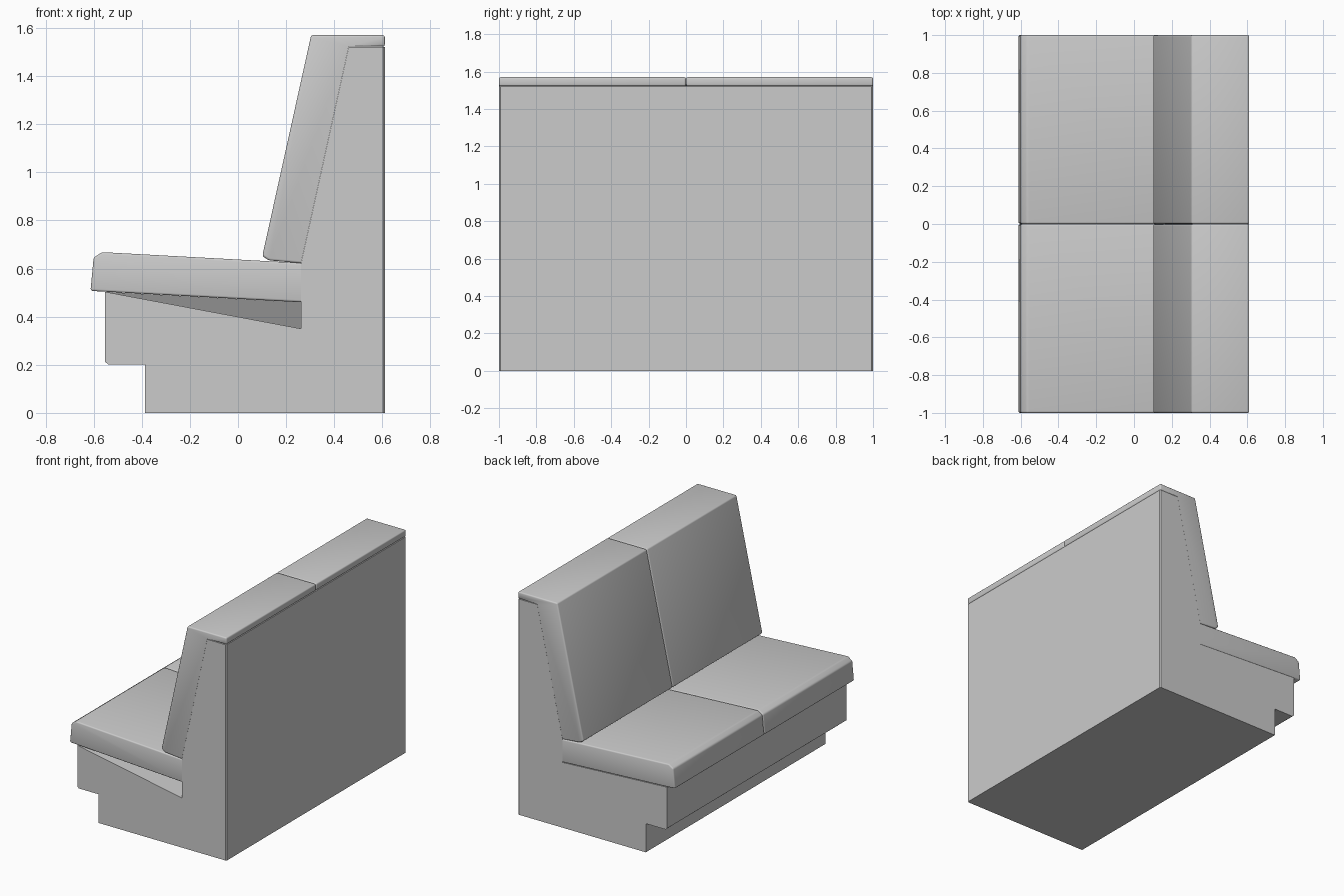
import bpy, bmesh

if "Cube" in bpy.data.objects:
    bpy.data.objects.remove(bpy.data.objects["Cube"])


def extrude_profile(name, profile, y0, y1):
    """Solid made by sweeping an (x, z) profile from y0 to y1."""
    bm = bmesh.new()
    a = [bm.verts.new((x, y0, z)) for x, z in profile]
    b = [bm.verts.new((x, y1, z)) for x, z in profile]
    n = len(profile)
    bm.faces.new(a)
    bm.faces.new(b[::-1])
    for i in range(n):
        j = (i + 1) % n
        bm.faces.new((a[i], b[i], b[j], a[j]))
    bmesh.ops.recalc_face_normals(bm, faces=bm.faces)
    mesh = bpy.data.meshes.new(name)
    obj = bpy.data.objects.new(name, mesh)
    bpy.context.collection.objects.link(obj)
    return obj, bm


def finish(obj, bm):
    bm.to_mesh(obj.data)
    bm.free()
    bpy.ops.object.select_all(action='DESELECT')
    bpy.context.view_layer.objects.active = obj
    obj.select_set(True)
    bpy.ops.object.shade_smooth_by_angle(angle=0.6)


# Frame: plinth with toe recess and tall back
frame_profile = [
    (-0.387, 0), (0.61, 0), (0.61, 1.52), (0.46, 1.52), (0.262, 0.62),
    (0.262, 0.46), (-0.552, 0.503), (-0.552, 0.212), (-0.54, 0.202), (-0.387, 0.202),
]
frame, bm = extrude_profile("bench_frame", frame_profile, -1, 1)

# Seat support slopes down more steeply at the front end
for v in bm.verts:
    if v.co.y < 0 and abs(v.co.x - 0.262) < 1e-4 and v.co.z < 0.5:
        v.co.z = 0.35

# Narrow chamfer on the upright rear corners
rear = [e for e in bm.edges
        if all(v.co.x > 0.6 for v in e.verts)
        and abs(e.verts[0].co.z - e.verts[1].co.z) > 1]
bmesh.ops.bevel(bm, geom=rear, offset=0.007, segments=1, affect='EDGES')
finish(frame, bm)

# Cushions: two seats and two backrests with rounded edges
seat_profile = [(-0.613, 0.507), (0.262, 0.46), (0.262, 0.623),
                (-0.565, 0.668), (-0.600, 0.645)]
back_profile = [(0.262, 0.622), (0.128, 0.634), (0.101, 0.652), (0.304, 1.57),
                (0.61, 1.57), (0.61, 1.522), (0.46, 1.522)]

for side, y0, y1 in (("front", -1, -0.001), ("rear", 0.001, 1)):
    for part, profile in (("seat_cushion", seat_profile), ("back_cushion", back_profile)):
        obj, bm = extrude_profile(f"{part}_{side}", profile, y0, y1)
        # Edges buried against the frame stay sharp
        soft = [e for e in bm.edges
                if not all(abs(v.co.x - 0.262) < 1e-3 or abs(v.co.x - 0.46) < 1e-3
                           for v in e.verts)]
        bmesh.ops.bevel(bm, geom=soft, offset=0.009, segments=3, profile=0.5,
                        affect='EDGES', clamp_overlap=True)
        finish(obj, bm)
